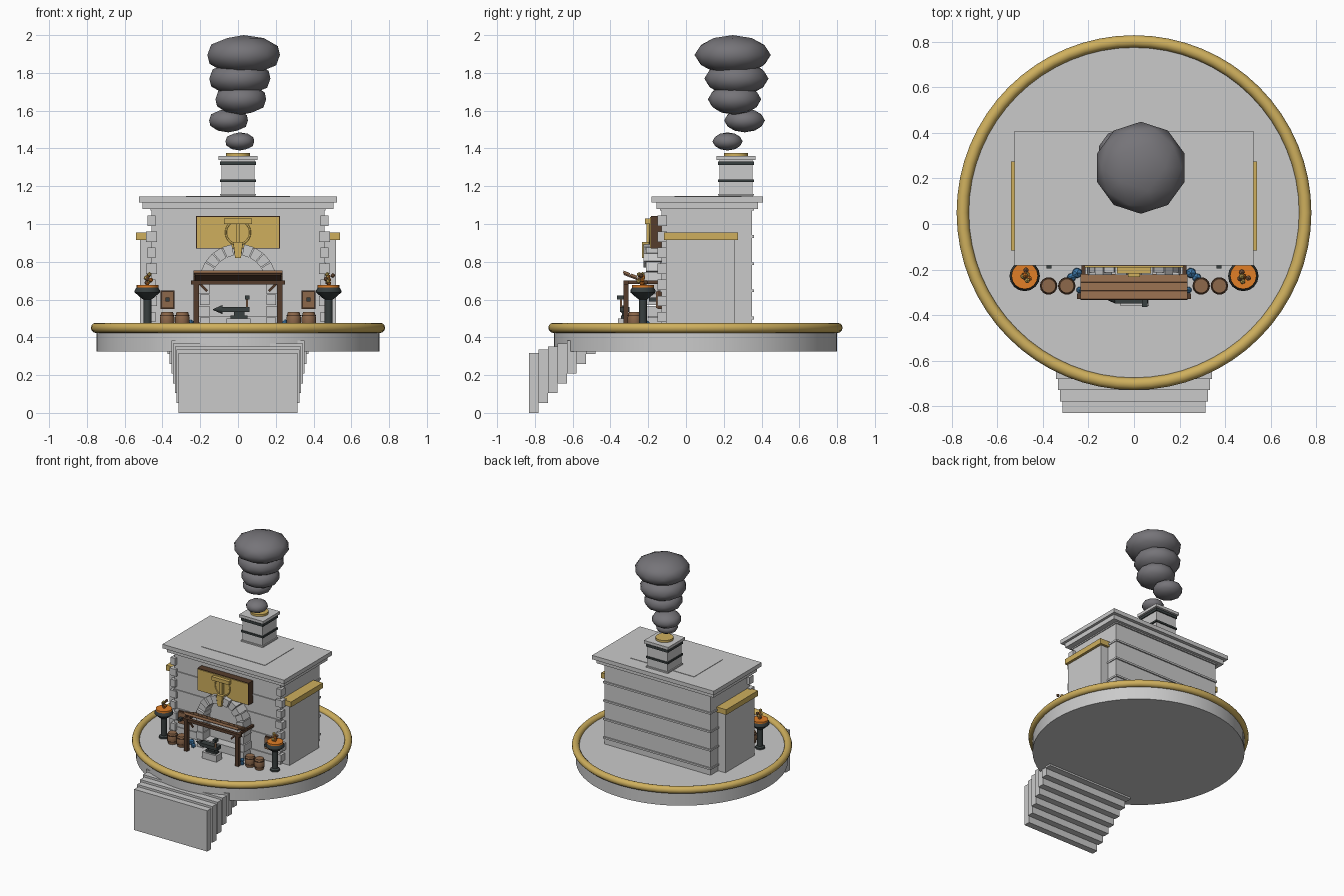
import bpy, bmesh, math, random
from mathutils import Matrix, Vector

random.seed(4)
old = bpy.data.objects.get("Cube")
if old:
    bpy.data.objects.remove(old)


def material(name, rgb):
    m = bpy.data.materials.new(name)
    m.use_nodes = True
    col = (*rgb, 1)
    m.diffuse_color = col
    m.node_tree.nodes["Principled BSDF"].inputs["Base Color"].default_value = col
    return m


STONE = material("pale stone", (.59, .59, .59))
GOLD = material("gold", (.62, .43, .11))
SMOKE = material("smoke grey", (.18, .175, .19))
IRON = material("dark iron", (.04, .05, .05))
WOOD = material("brown wood", (.27, .14, .07))
DARK_WOOD = material("dark wood", (.09, .045, .025))
FIRE = material("fire orange", (.75, .21, .02))
BLUE = material("blue crystal", (.05, .2, .42))


def finish(name, bm, mat, smooth=False):
    bmesh.ops.recalc_face_normals(bm, faces=bm.faces)
    me = bpy.data.meshes.new(name)
    bm.to_mesh(me)
    bm.free()
    me.materials.append(mat)
    ob = bpy.data.objects.new(name, me)
    bpy.context.collection.objects.link(ob)
    if smooth:
        bpy.ops.object.select_all(action='DESELECT')
        ob.select_set(True)
        bpy.context.view_layer.objects.active = ob
        bpy.ops.object.shade_smooth_by_angle(angle=math.radians(40))
    return ob


def box(name, x, y, z, mat, tilt=0, axis='X'):
    """Box from (low, high) ranges, optionally turned about its own centre."""
    bm = bmesh.new()
    size = [r[1] - r[0] for r in (x, y, z)]
    mid = Vector([(r[0] + r[1]) / 2 for r in (x, y, z)])
    bmesh.ops.create_cube(bm, size=1, matrix=Matrix.Translation(mid)
                          @ Matrix.Rotation(tilt, 4, axis) @ Matrix.Diagonal((*size, 1)))
    return finish(name, bm, mat)


def lathe(name, profile, at, mat, sides=16):
    """Closed turned solid from (radius, height) points."""
    bm = bmesh.new()
    rings = [[bm.verts.new((at[0] + r * math.cos(k * math.tau / sides),
                            at[1] + r * math.sin(k * math.tau / sides), at[2] + z))
              for k in range(sides)] for r, z in profile]
    for a, b in zip(rings, rings[1:]):
        for k in range(sides):
            n = (k + 1) % sides
            bm.faces.new((a[k], a[n], b[n], b[k]))
    bm.faces.new(rings[0])
    bm.faces.new(rings[-1])
    return finish(name, bm, mat, True)


def ball(name, at, radii, mat, detail=2, smooth=True):
    bm = bmesh.new()
    bmesh.ops.create_icosphere(bm, subdivisions=detail, radius=1,
                               matrix=Matrix.Translation(at) @ Matrix.Diagonal((*radii, 1)))
    return finish(name, bm, mat, smooth)


def wedge(name, a0, a1, r0, r1, zc, y0, y1, mat):
    """Arch stone between two angles and two radii."""
    bm = bmesh.new()
    face = bm.faces.new([bm.verts.new((r * math.cos(a), y0, zc + r * math.sin(a)))
                         for r, a in ((r0, a0), (r1, a0), (r1, a1), (r0, a1))])
    out = bmesh.ops.extrude_face_region(bm, geom=[face])
    bmesh.ops.translate(bm, vec=(0, y1 - y0, 0),
                        verts=[v for v in out['geom'] if isinstance(v, bmesh.types.BMVert)])
    return finish(name, bm, mat)


def ring(name, at, major, minor, mat, upright=False):
    bpy.ops.mesh.primitive_torus_add(major_radius=major, minor_radius=minor, location=at,
                                     major_segments=64, minor_segments=12,
                                     rotation=(math.pi / 2 if upright else 0, 0, 0))
    ob = bpy.context.object
    ob.name = name
    ob.data.materials.append(mat)
    bpy.ops.object.shade_smooth()


def span(half):
    return (-half, half)


FLOOR = .45
# Round platform, rim and stairs
lathe("platform", [(.75, 0), (.75, .125)], (0, .05, .325), STONE, 64)
ring("platform_rim", (0, .05, .45), .752, .027, GOLD)
for i in range(9):
    y = -.83 + .05 * i
    box("stair_step", span(.315 + .0095 * i), (y, y + .05),
        (.052 * i, .318 + .0165 * i), STONE)

# Main building with string courses and roof slabs
box("building_body", span(.458), (-.13, .35), (FLOOR, 1.09), STONE)
for i in range(5):
    z = .495 + .144 * i
    box("string_course", span(.464), (-.137, .36), (z, z + .014), STONE)
box("lower_cornice", span(.505), (-.155, .382), (1.08, 1.115), STONE)
box("roof_slab", span(.525), (-.182, .408), (1.115, 1.146), STONE)
box("roof_plate", span(.275), (-.06, .293), (1.14, 1.149), STONE)

# Corner stones, side buttresses and gold ledges
for s in (-1, 1):
    for i in range(7):
        z = .48 + .085 * i
        inner, outer = (.43, .487) if i % 2 else (.437, .478)
        box("corner_stone", sorted((s * inner, s * outer)), (-.15, -.1), (z, z + .055), STONE)
    box("side_buttress", sorted((s * .44, s * .52)), (-.105, .257), (FLOOR, .915), STONE)
    box("gold_ledge", sorted((s * .44, s * .54)), (-.117, .275), (.914, .955), GOLD)

# Chimney
CY = .265
box("chimney_stack", span(.087), (CY - .087, CY + .087), (1.14, 1.345), STONE)
box("chimney_cap", span(.104), (CY - .104, CY + .104), (1.338, 1.36), STONE)
for z, h in ((1.312, .02), (1.222, .014), (1.15, .01)):
    box("chimney_band", span(.095), (CY - .095, CY + .095), (z, z + h), IRON if h > .01 else STONE)
lathe("chimney_mouth", [(.064, 0), (.064, .016)], (0, CY, 1.36), GOLD, 20)

# Smoke puffs
for x, y, z, r, h in ((.01, .22, 1.437, .08, .048), (-.05, .31, 1.548, .108, .063),
                      (.015, .257, 1.66, .141, .082), (.01, .267, 1.77, .17, .092),
                      (.03, .247, 1.895, .202, .105)):
    ball("smoke_puff", (x, y, z), (r, r, h), SMOKE)

# Forge arch with keystone, jambs and hearth
step = math.pi / 11
for i in range(11):
    wedge("arch_stone", i * step + .015, (i + 1) * step - .015, .145, .205, .69,
          -.225 + .012 * (i % 2), -.12, STONE)
wedge("keystone", 1.45, 1.69, .13, .215, .69, -.232, -.12, GOLD)
for s in (-1, 1):
    for i in range(4):
        z = FLOOR + .06 * i
        box("jamb_stone", sorted((s * .15, s * (.2 + .006 * (i % 2)))),
            (-.218, -.12), (z, z + .056), STONE)
box("hearth_base", span(.15), (-.2, -.12), (FLOOR, .51), STONE)

# Sign board with hammer emblem
box("sign_board", span(.222), (-.185, -.12), (.87, 1.042), DARK_WOOD)
box("sign_plate", span(.218), (-.191, -.184), (.874, 1.038), GOLD)
ring("emblem_ring", (0, -.191, .955), .064, .005, GOLD, True)
box("emblem_hammer_head", span(.075), (-.218, -.188), (1, 1.028), GOLD)
box("emblem_hammer_handle", span(.011), (-.21, -.188), (.88, 1.005), GOLD)

# Awning frame: sloping planks on posts
for i in range(3):
    y, z = -.315 + .038 * i, .74 - .015 * i
    box("awning_plank", span(.236), (y - .0185, y + .0185), (z - .007, z + .007), WOOD, -.37)
box("awning_underside", span(.228), (-.333, -.22), (.71, .719), DARK_WOOD, -.37)
box("awning_beam", span(.25), (-.33, -.305), (.68, .702), DARK_WOOD)
for s in (-1, 1):
    box("awning_post", sorted((s * .207, s * .235)), (-.332, -.305), (FLOOR, .7), DARK_WOOD)
    box("awning_rafter", sorted((s * .212, s * .23)), (-.33, -.12), (.682, .7), DARK_WOOD)
    box("post_brace", sorted((s * .155, s * .215)), (-.322, -.312), (.66, .672), DARK_WOOD,
        s * -.78, 'Y')

# Anvil on its stone, with a hammer
box("anvil_stone", (-.06, .065), (-.36, -.29), (FLOOR, .5), STONE)
box("anvil_foot", (-.04, .05), (-.345, -.305), (.5, .515), IRON)
box("anvil_waist", (-.02, .035), (-.338, -.312), (.515, .535), IRON)
box("anvil_top", (-.085, .062), (-.35, -.3), (.533, .56), IRON)
bm = bmesh.new()
bmesh.ops.create_cone(bm, cap_ends=True, segments=12, radius1=.024, radius2=.002, depth=.05,
                      matrix=Matrix.Translation((-.108, -.325, .547))
                      @ Matrix.Rotation(-math.pi / 2, 4, 'Y'))
finish("anvil_horn", bm, IRON, True)
box("hammer_handle", (.043, .053), (-.35, -.34), (.555, .605), WOOD)
box("hammer_head", (.036, .06), (-.365, -.325), (.6, .622), IRON)

for s in (-1, 1):
    # Wall plaques
    box("wall_plaque", sorted((s * .342, s * .405)), (-.16, -.12), (.555, .642), WOOD)
    box("plaque_frame", sorted((s * .337, s * .41)), (-.15, -.12), (.55, .647), DARK_WOOD)
    box("plaque_stud", sorted((s * .362, s * .384)), (-.195, -.15), (.59, .61), IRON)
    # Barrels
    for x in (.295, .375):
        lathe("barrel", [(.031, 0), (.038, .03), (.038, .055), (.031, .083)],
              (s * x, -.272, FLOOR), WOOD, 14)
        for z in (.018, .062):
            lathe("barrel_hoop", [(.0385, 0), (.0385, .007)], (s * x, -.272, FLOOR + z),
                  DARK_WOOD, 14)
    # Crystals
    for x, y, r in ((.25, -.215, .025), (.24, -.29, .015), (.275, -.235, .022), (.21, -.25, .018)):
        ball("blue_crystal", (s * x, y, FLOOR + r * .8), (r, r, r), BLUE, 1, False)
    # Braziers
    at = (s * .48, -.228, FLOOR)
    lathe("brazier_stand", [(.035, 0), (.035, .012), (.021, .02), (.021, .15), (.035, .16),
                            (.067, .188), (.067, .198), (.055, .218)], at, IRON)
    lathe("brazier_embers", [(.058, .212), (.058, .226)], at, FIRE)
    for i in range(9):
        a, d = random.uniform(0, math.tau), random.uniform(0, .028)
        ball("hot_coal", (at[0] + d * math.cos(a), at[1] + d * math.sin(a),
                          .685 + .006 * i), (.013,) * 3,
             (FIRE, WOOD, GOLD)[i % 3], 1, False)
